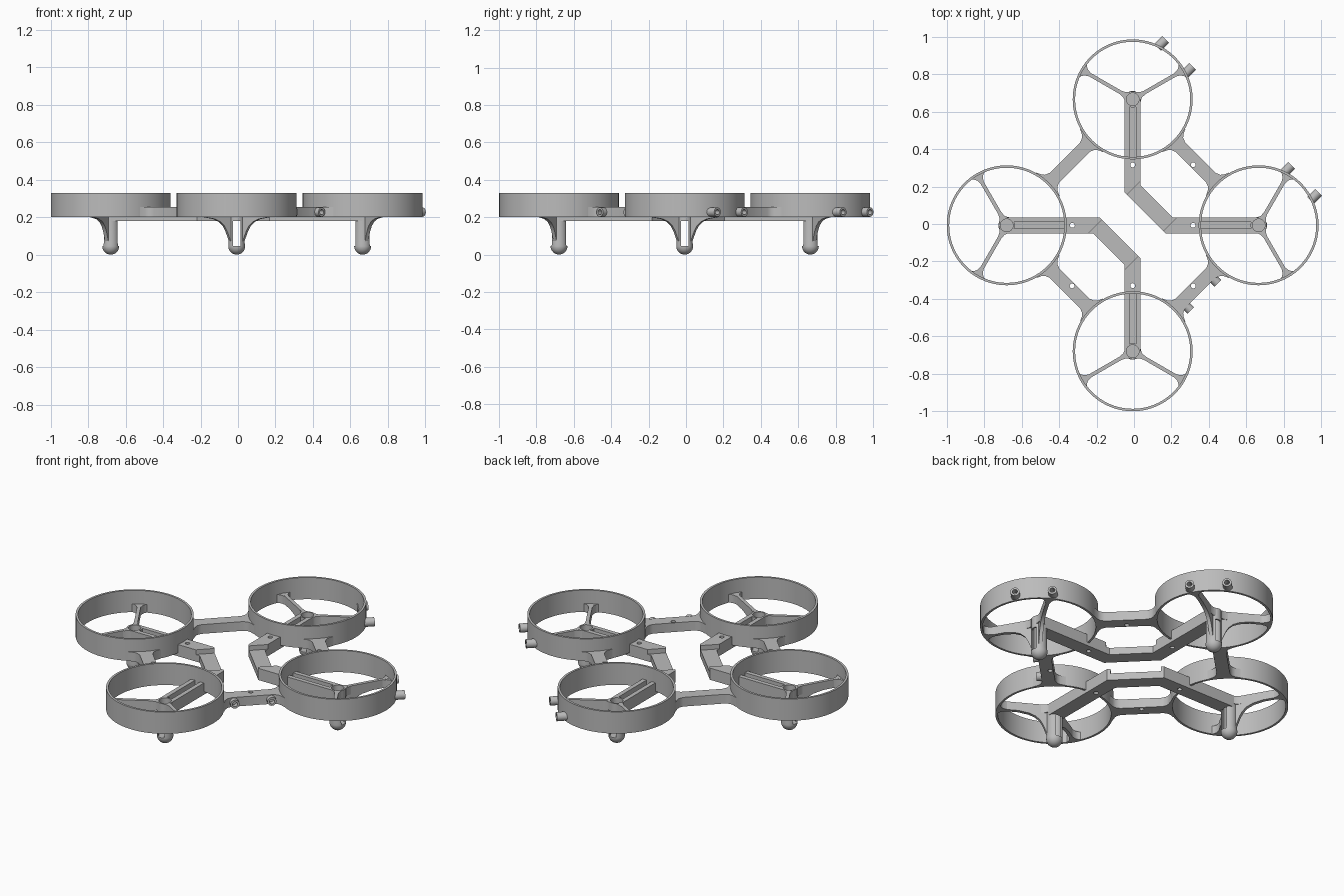
import bpy, bmesh, math
from mathutils import Matrix, Vector

cube = bpy.data.objects.get("Cube")
if cube:
    bpy.data.objects.remove(cube)

grey = bpy.data.materials.new("plain grey")
grey.use_nodes = True
grey.diffuse_color = (0.5, 0.5, 0.5, 1)
grey.node_tree.nodes["Principled BSDF"].inputs["Base Color"].default_value = (0.5, 0.5, 0.5, 1)

CENTRE = Matrix.Translation((-0.007, -0.007, 0))
REACH = 0.672          # frame centre to motor
RING = 0.32            # guard radius
W = 0.043              # half width of an arm
LOW, BASE, TOP = 0.18, 0.2, 0.25


def turn(degrees):
    return Matrix.Rotation(math.radians(degrees), 4, 'Z')


def finish(name, bm, matrix):
    bmesh.ops.recalc_face_normals(bm, faces=bm.faces)
    bm.transform(CENTRE @ matrix)
    mesh = bpy.data.meshes.new(name)
    bm.to_mesh(mesh)
    bm.free()
    mesh.materials.append(grey)
    ob = bpy.data.objects.new(name, mesh)
    bpy.context.collection.objects.link(ob)
    return ob


def add_prism(bm, points, depth):
    """Extrude a closed outline of 3D points along a depth vector."""
    face = bm.faces.new([bm.verts.new(p) for p in points])
    grown = bmesh.ops.extrude_face_region(bm, geom=[face])["geom"]
    bmesh.ops.translate(bm, vec=depth, verts=[g for g in grown if isinstance(g, bmesh.types.BMVert)])


def plan(name, points, z0, z1, matrix):
    bm = bmesh.new()
    add_prism(bm, [(x, y, z0) for x, y in points], (0, 0, z1 - z0))
    return finish(name, bm, matrix)


def lathe(name, profile, matrix, steps=64, closed=False):
    """Spin an (r, z) profile about z."""
    bm = bmesh.new()
    vs = [bm.verts.new((r, 0, z)) for r, z in profile]
    edges = [bm.edges.new(p) for p in zip(vs, vs[1:])]
    if closed:
        edges.append(bm.edges.new((vs[-1], vs[0])))
    bmesh.ops.spin(bm, geom=vs + edges, axis=(0, 0, 1), cent=(0, 0, 0),
                   angle=math.tau, steps=steps, use_duplicate=False)
    bmesh.ops.remove_doubles(bm, verts=bm.verts, dist=0.0001)
    return finish(name, bm, matrix)


def cut(ob, cutter):
    """Subtract the cutter, then discard it."""
    cutter.hide_render = True
    mod = ob.modifiers.new("cut", 'BOOLEAN')
    mod.operation, mod.solver, mod.object = 'DIFFERENCE', 'EXACT', cutter
    bpy.context.view_layer.update()
    result = bpy.data.meshes.new_from_object(ob.evaluated_get(bpy.context.evaluated_depsgraph_get()))
    ob.modifiers.clear()
    ob.data = result
    bpy.data.objects.remove(cutter)


def rod(radius, z0, z1, matrix, sides=32):
    circle = [(radius * math.cos(math.tau * i / sides), radius * math.sin(math.tau * i / sides))
              for i in range(sides)]
    return plan("cutter", circle, z0, z1, matrix)


def rect(x0, x1, y0, y1):
    return [(x0, y0), (x1, y0), (x1, y1), (x0, y1)]


def mirrored(half):
    return half + [(x, -y) for x, y in reversed(half)]


# Four motor units, each drawn with outward along +x
for k, side in enumerate(("left", "back", "right", "front")):
    frame = turn(90 * k)
    motor = frame @ Matrix.Translation((REACH, 0, 0))

    # Guard ring
    lathe(side + "_guard_ring", [(RING - 0.013, BASE), (RING, BASE), (RING, 0.33), (RING - 0.013, 0.33)],
          motor, 96, True)

    # Hollow motor post with a domed foot and a wire slot
    dome = [(0.045 * math.sin(a), 0.045 - 0.045 * math.cos(a))
            for a in (math.pi / 2 * i / 8 for i in range(9))]
    post = lathe(side + "_motor_post",
                 dome + [(W, 0.06), (W, TOP), (0.034, TOP), (0.034, 0.045), (0, 0.045)], motor, 32)
    cut(post, plan("cutter", rect(-0.1, 0.1, -0.021, 0.021), 0.046, LOW, motor))

    # Channel arm under the ring, hollowed at the motor
    bm = bmesh.new()
    channel = mirrored([(TOP, W), (TOP, 0.017), (BASE, 0.017)])
    section = [(0, W, LOW), (0, W, TOP), (0, 0.017, TOP), (0, 0.017, BASE),
               (0, -0.017, BASE), (0, -0.017, TOP), (0, -W, TOP), (0, -W, LOW)]
    add_prism(bm, section, (0.354 - REACH, 0, 0))
    arm = finish(side + "_channel_arm", bm, motor)
    cut(arm, rod(0.036, 0, 0.4, motor))

    # Solid arm block, ending on a slant at the bend
    m = 1 if k % 2 == 0 else -1
    outline = [(0.356, -W), (0.356, W), (0.237, W), (0.164, -0.03), (0.176, -W)]
    block = plan(side + "_arm_block", [(x, y * m) for x, y in outline], LOW, TOP, frame)
    cut(block, rod(0.013, 0, 0.4, frame @ Matrix.Translation((0.322, 0, 0)), 20))

    # Two spokes with curved gussets and flared ends
    rib = [(0.036, 0.06), (0.044, 0.075), (0.052, 0.095), (0.064, 0.125), (0.08, 0.152),
           (0.105, 0.175), (0.14, 0.19), (0.2, BASE), (0.312, BASE), (0.312, TOP), (0.036, TOP)]
    for tag, angle in (("a", 60), ("b", -60)):
        place = motor @ turn(angle)
        bm = bmesh.new()
        add_prism(bm, [(r, -0.01, z) for r, z in rib], (0, 0.02, 0))
        for flare in ([(0.262, 0.01), (0.285, 0.017), (0.3, 0.03), (0.309, 0.05)],
                      [(0.037, 0.025), (0.05, 0.015), (0.075, 0.01)]):
            add_prism(bm, [(x, y, BASE) for x, y in mirrored(flare)], (0, 0, TOP - BASE - 0.001))
        finish(f"{side}_spoke_{tag}", bm, place)

    # Diagonal link between neighbouring rings
    diagonal = turn(90 * k + 45) @ Matrix.Translation((REACH / math.sqrt(2), 0, 0))
    half = [(0.036, 0), (0.036, 0.115), (0.046, 0.14), (0.062, 0.153), (0.09, 0.166)]
    outline = mirrored(half[1:])
    outline = [(x, y) for x, y in half[1:]] + [(-x, y) for x, y in reversed(half[1:])]
    outline += [(-x, -y) for x, y in outline]
    link = plan(side + "_link", outline, BASE, 0.255, diagonal)
    if k != 1:
        cut(link, rod(0.013, 0, 0.4, diagonal @ Matrix.Translation((-0.018, 0, 0)), 20))

# Low bent middle sections joining the arms in pairs
bend = [(0.237, W), (0.212, W), (W, 0.212), (W, 0.237), (-0.03, 0.164), (0.164, -0.03)]
for name, angle in (("back_left_bend", 0), ("front_right_bend", 180)):
    plan(name, bend, LOW, 0.222, turn(angle))

# Small hollow sockets on two rings and one link
socket = [(0, 0), (0.025, 0), (0.025, 0.06), (0.014, 0.06), (0.014, 0.02), (0, 0.02)]
lie = Matrix.Rotation(math.pi / 2, 4, 'Y')
mounts = (("left_ring", Matrix.Translation((REACH, 0, 0)) @ turn(45), 0.29),
          ("back_ring", Matrix.Translation((0, REACH, 0)) @ turn(45), 0.29),
          ("front_link", turn(-45), 0.48))
for name, place, start in mounts:
    for tag, offset in (("a", 0.102), ("b", -0.102)):
        lathe(f"{name}_socket_{tag}", socket,
              place @ Matrix.Translation((start, offset, 0.227)) @ lie, 20)

# Smooth round surfaces, keep edges crisp
bpy.ops.object.select_all(action='DESELECT')
for ob in bpy.context.collection.objects:
    if ob.type == 'MESH' and ob.data.materials and ob.data.materials[0] == grey:
        ob.select_set(True)
        bpy.context.view_layer.objects.active = ob
bpy.ops.object.shade_smooth_by_angle(angle=math.radians(30))
